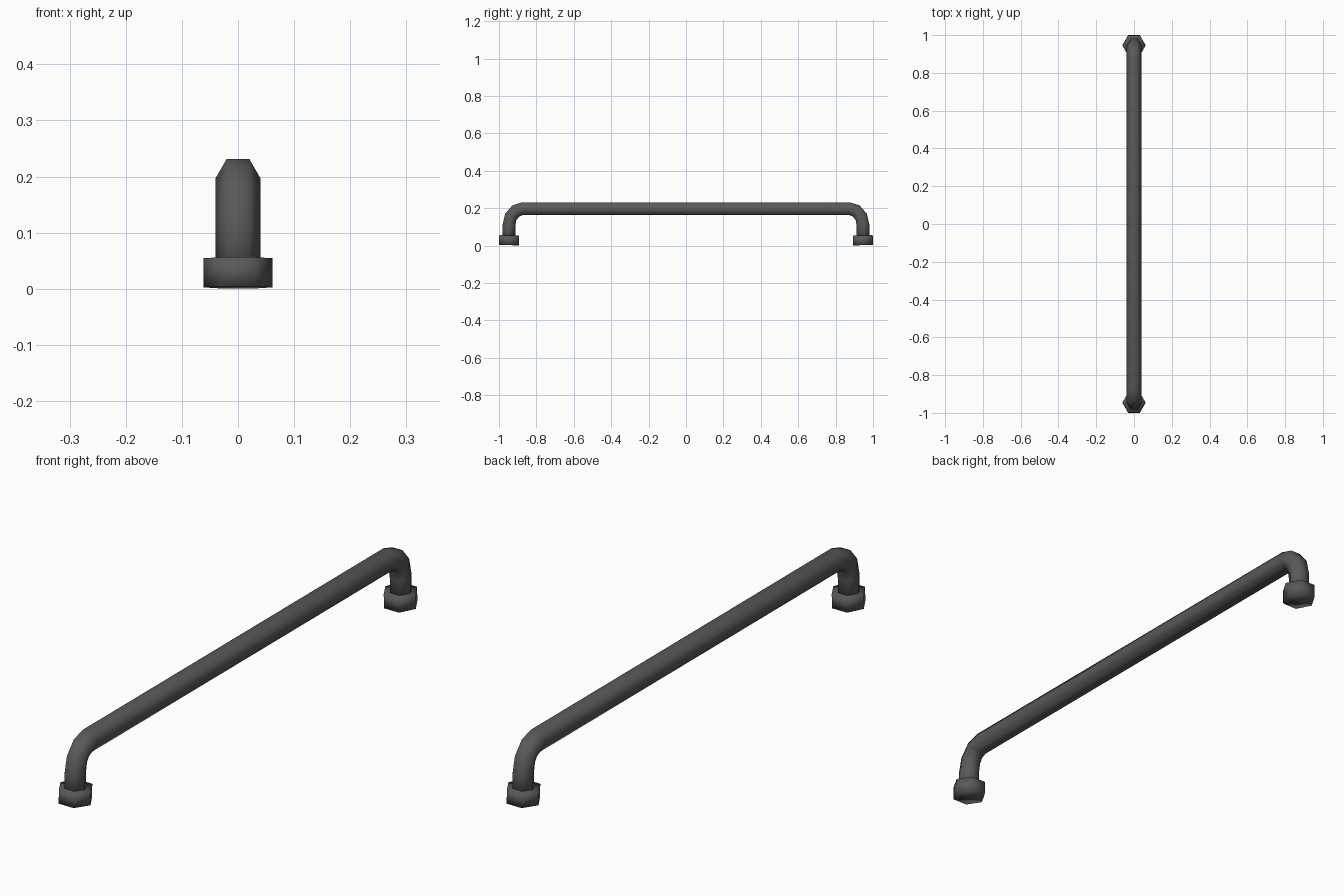
import bpy, bmesh
from math import sin, cos, pi, radians
from mathutils import Matrix

if "Cube" in bpy.data.objects:
    bpy.data.objects.remove(bpy.data.objects["Cube"])

dark = bpy.data.materials.new("dark_grey")
dark.diffuse_color = (0.1, 0.1, 0.1, 1)
dark.use_nodes = True
dark.node_tree.nodes["Principled BSDF"].inputs["Base Color"].default_value = dark.diffuse_color


def finish(bm, name):
    """Turn a bmesh into a smooth dark object."""
    bmesh.ops.recalc_face_normals(bm, faces=bm.faces)
    for f in bm.faces:
        f.smooth = True
    me = bpy.data.meshes.new(name)
    bm.to_mesh(me)
    bm.free()
    me.materials.append(dark)
    ob = bpy.data.objects.new(name, me)
    bpy.context.collection.objects.link(ob)
    return ob


# Rail path: (y, z, sweep angle), one leg plus bend, then mirrored
LEG_Y, BAR_Z, RY, RZ, STEPS = 0.947, 0.197, 0.072, 0.09, 3
half = [(LEG_Y, 0.02, 0.0)]
for i in range(STEPS + 1):
    a = i * pi / 2 / STEPS
    half.append((LEG_Y - RY + RY * cos(a), BAR_Z - RZ + RZ * sin(a), a))
path = half + [(-y, z, pi - a) for y, z, a in reversed(half)]

# Bent hexagonal rail
bm = bmesh.new()
R, SIDES = 0.04, 6
rings = []
for y, z, a in path:
    ring = []
    for k in range(SIDES):
        t = 2 * pi * k / SIDES
        off = R * sin(t)
        ring.append(bm.verts.new((R * cos(t), y + off * cos(a), z + off * sin(a))))
    rings.append(ring)
for r0, r1 in zip(rings, rings[1:]):
    for k in range(SIDES):
        n = (k + 1) % SIDES
        bm.faces.new((r0[k], r0[n], r1[n], r1[k]))
bm.faces.new(rings[0])
bm.faces.new(rings[-1])
finish(bm, "rail")

# Hexagonal end nuts, corners on the x axis, leaning slightly inwards
for side, name in ((1, "nut_back"), (-1, "nut_front")):
    bm = bmesh.new()
    bmesh.ops.create_cone(bm, cap_ends=True, segments=6,
                          radius1=0.0615, radius2=0.0615, depth=0.052,
                          matrix=Matrix.Rotation(radians(30), 4, 'Z'))
    ob = finish(bm, name)
    ob.location = (0, side * 0.946, 0.0285)
    ob.rotation_euler.x = radians(2 * side)
